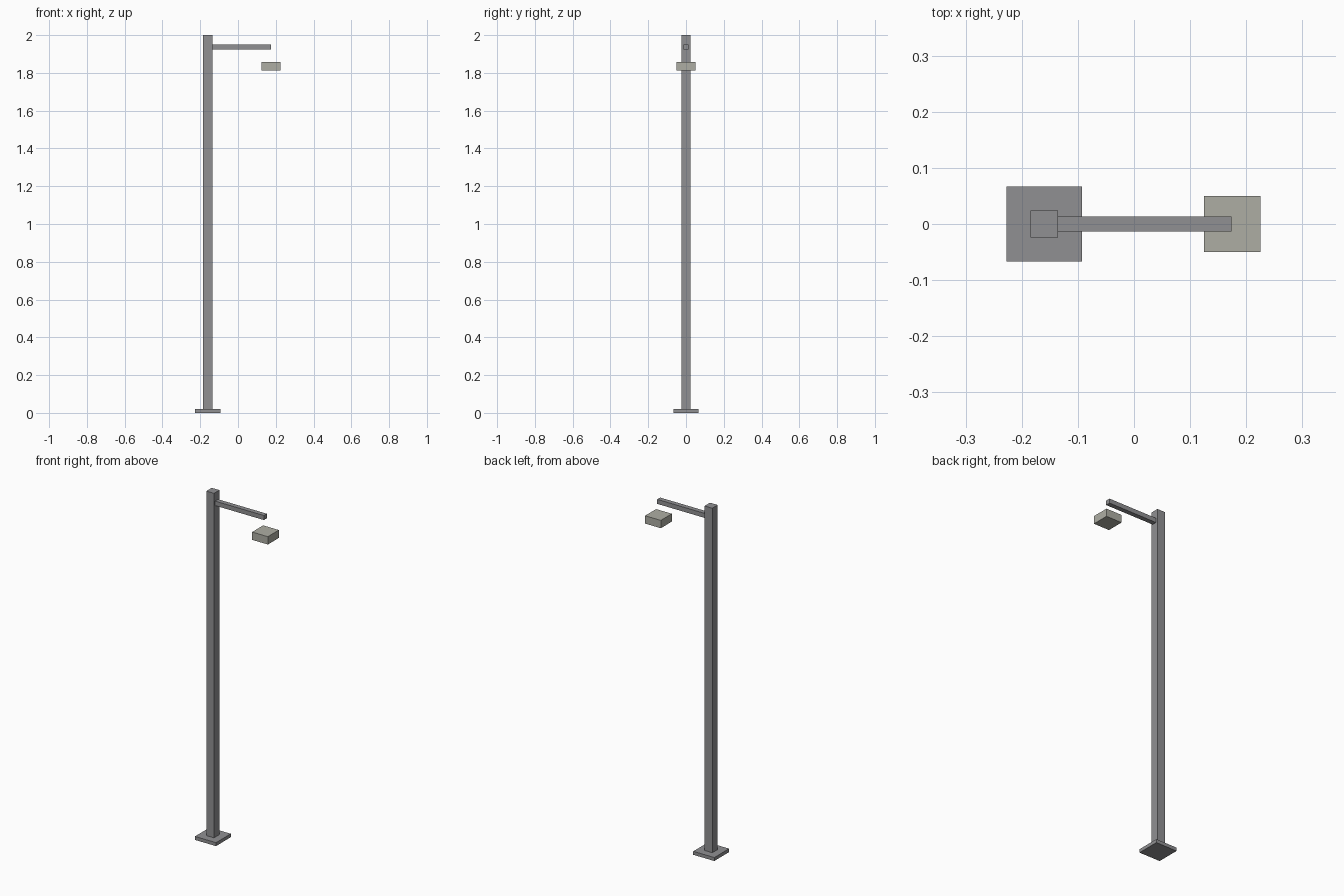
import bpy

if "Cube" in bpy.data.objects:
    bpy.data.objects.remove(bpy.data.objects["Cube"])


def material(name, color):
    m = bpy.data.materials.new(name)
    m.diffuse_color = color
    m.use_nodes = True
    m.node_tree.nodes["Principled BSDF"].inputs["Base Color"].default_value = m.diffuse_color
    return m


def box(name, lo, hi, mat):
    """Box spanning two opposite corners."""
    center = [(a + b) / 2 for a, b in zip(lo, hi)]
    bpy.ops.mesh.primitive_cube_add(size=1, location=center)
    ob = bpy.context.object
    ob.name = name
    ob.scale = [b - a for a, b in zip(lo, hi)]
    bpy.ops.object.transform_apply(location=False, rotation=False, scale=True)
    ob.data.materials.append(mat)
    return ob


metal = material("dark_metal", (0.28, 0.28, 0.29, 1))
lamp = material("lamp_housing", (0.42, 0.42, 0.37, 1))

POLE_X = -0.16

# Ground plate and upright pole
box("base_plate", (POLE_X - 0.067, -0.067, 0), (POLE_X + 0.067, 0.067, 0.02), metal)
box("pole", (POLE_X - 0.0245, -0.0245, 0), (POLE_X + 0.0245, 0.0245, 2.0), metal)

# Horizontal arm reaching out from the pole
box("arm", (POLE_X + 0.023, -0.0135, 1.925), (0.174, 0.0135, 1.951), metal)

# Lamp head hanging below the arm tip
box("lamp_head", (0.125, -0.05, 1.812), (0.225, 0.05, 1.857), lamp)
